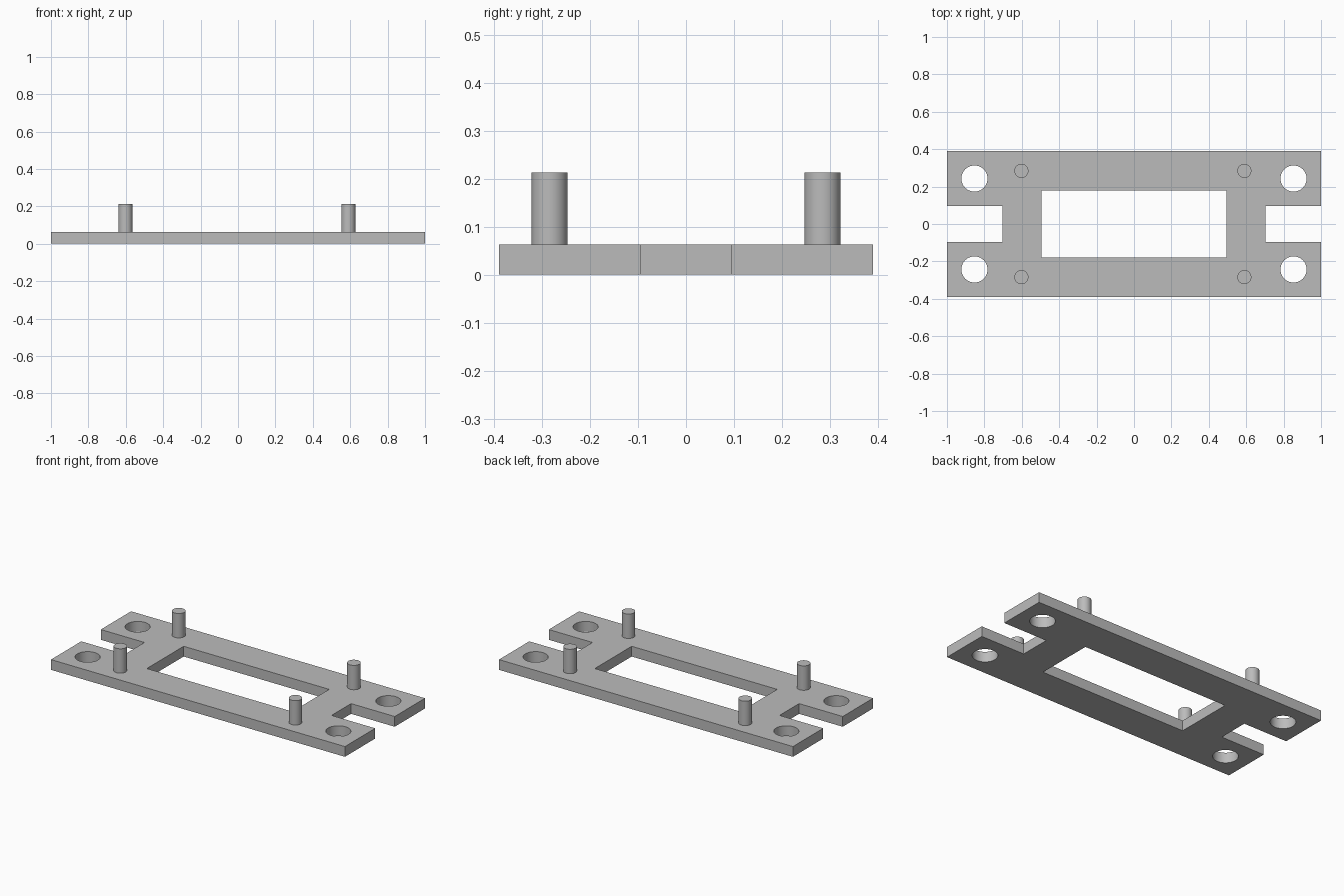
import bpy, bmesh
from math import cos, sin, tau, radians

cube = bpy.data.objects.get("Cube")
if cube:
    bpy.data.objects.remove(cube, do_unlink=True)

THICK, PEG_TOP = 0.063, 0.213

grey = bpy.data.materials.new("plain grey")
grey.use_nodes = True
colour = (0.5, 0.5, 0.5, 1)
grey.diffuse_color = colour
grey.node_tree.nodes["Principled BSDF"].inputs["Base Color"].default_value = colour


def circle(cx, cy, r, n=48):
    return [(cx + r * cos(tau * i / n), cy + r * sin(tau * i / n)) for i in range(n)]


def extruded(name, loops, z0, z1):
    """Fill flat outlines (later ones become holes) and extrude them upward."""
    bm = bmesh.new()
    for pts in loops:
        vs = [bm.verts.new((x, y, z0)) for x, y in pts]
        for a, b in zip(vs, vs[1:] + vs[:1]):
            bm.edges.new((a, b))
    bmesh.ops.triangle_fill(bm, edges=bm.edges[:], use_beauty=True, normal=(0, 0, 1))
    top = bmesh.ops.extrude_face_region(bm, geom=bm.faces[:], use_keep_orig=True)["geom"]
    bmesh.ops.translate(bm, vec=(0, 0, z1 - z0),
                        verts=[g for g in top if isinstance(g, bmesh.types.BMVert)])
    bmesh.ops.recalc_face_normals(bm, faces=bm.faces[:])
    bmesh.ops.dissolve_limit(bm, angle_limit=radians(1), verts=bm.verts[:], edges=bm.edges[:])
    mesh = bpy.data.meshes.new(name)
    bm.to_mesh(mesh)
    bm.free()
    mesh.materials.append(grey)
    obj = bpy.data.objects.new(name, mesh)
    bpy.context.collection.objects.link(obj)
    bpy.ops.object.select_all(action='DESELECT')
    obj.select_set(True)
    bpy.context.view_layer.objects.active = obj
    bpy.ops.object.shade_smooth_by_angle(angle=radians(30))
    return obj


# Flat plate with end notches, a central window and four screw holes
right_end = [(1, -0.389), (1, -0.095), (0.703, -0.095),
             (0.703, 0.095), (1, 0.095), (1, 0.389)]
outline = right_end + [(-x, -y) for x, y in right_end]
window = [(-0.495, -0.179), (0.495, -0.179), (0.495, 0.179), (-0.495, 0.179)]
holes = [circle(sx * 0.853, sy * 0.243, 0.07) for sx in (-1, 1) for sy in (-1, 1)]
extruded("base_plate", [outline, window] + holes, 0, THICK)

# Four locating pegs
for side, x in (("right", -0.602), ("left", 0.59)):
    for end, y in (("front", -0.284), ("back", 0.284)):
        extruded(f"{end}_{side}_peg", [circle(x, y, 0.0375)], THICK, PEG_TOP)
